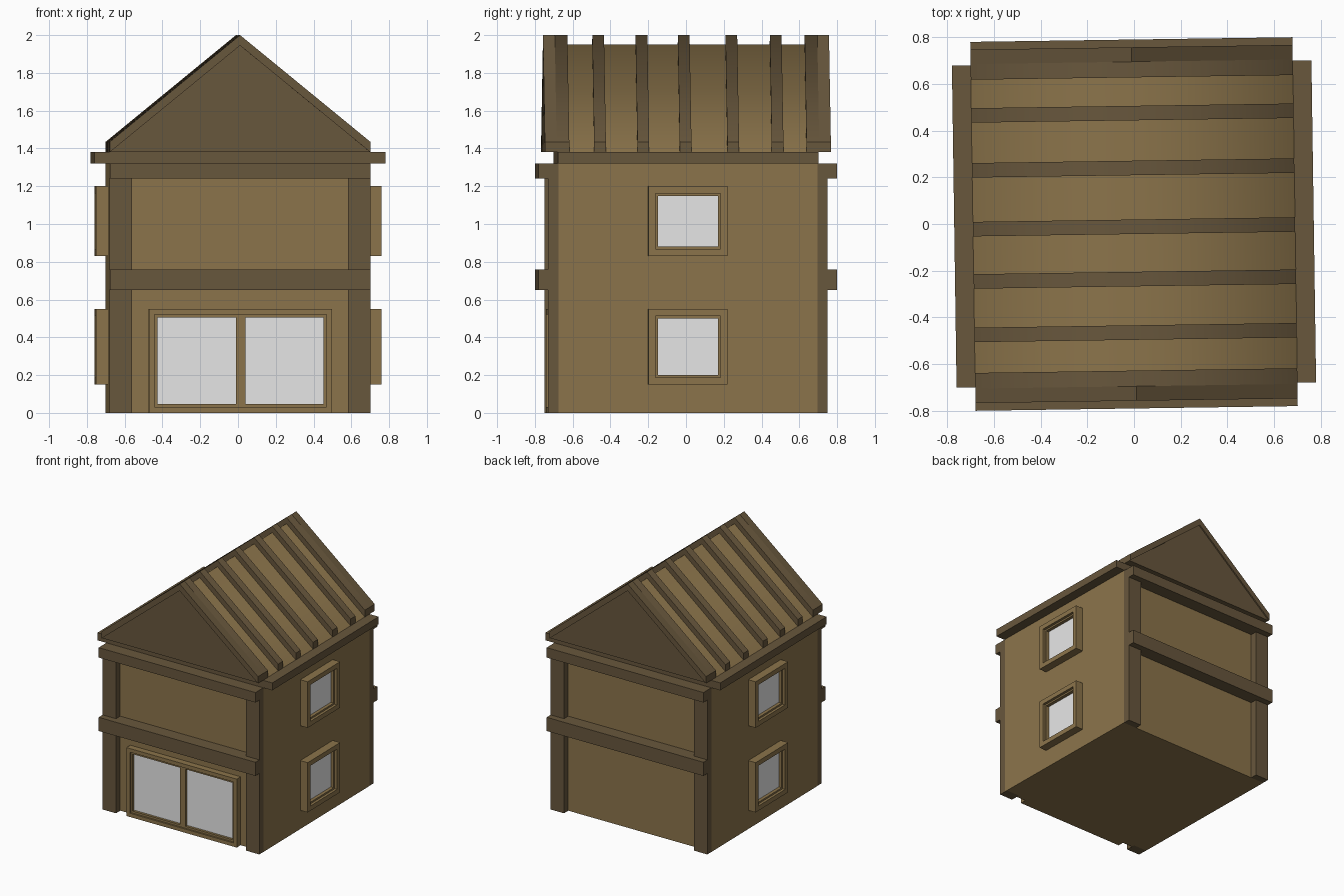
import bpy, bmesh

if "Cube" in bpy.data.objects:
    bpy.data.objects.remove(bpy.data.objects["Cube"])

YAW = 0.0145  # the whole house is turned very slightly


def material(name, rgb):
    m = bpy.data.materials.new(name)
    m.diffuse_color = (*rgb, 1.0)
    m.use_nodes = True
    m.node_tree.nodes["Principled BSDF"].inputs["Base Color"].default_value = m.diffuse_color
    return m


WALL = material("tan_plaster", (0.26, 0.175, 0.07))
WOOD = material("dark_timber", (0.138, 0.095, 0.046))
GLASS = material("pale_glass", (0.8, 0.8, 0.8))


def finish(name, bm, mat):
    bmesh.ops.recalc_face_normals(bm, faces=bm.faces[:])
    me = bpy.data.meshes.new(name)
    bm.to_mesh(me)
    bm.free()
    me.materials.append(mat)
    ob = bpy.data.objects.new(name, me)
    ob.rotation_euler.z = YAW
    bpy.context.collection.objects.link(ob)
    return ob


def box(name, x, y, z, mat):
    bm = bmesh.new()
    bmesh.ops.create_cube(bm, size=1)
    for v in bm.verts:
        v.co = [(a + b) / 2 + c * abs(b - a) for (a, b), c in zip((x, y, z), v.co)]
    return finish(name, bm, mat)


def prism(name, pts, y0, y1, mat, soft_ridge=False):
    """Extrude an x-z profile along y; optionally shade softly over the ridge."""
    bm = bmesh.new()
    f = bm.faces.new([bm.verts.new((px, y0, pz)) for px, pz in pts])
    r = bmesh.ops.extrude_face_region(bm, geom=[f])
    for v in r["geom"]:
        if isinstance(v, bmesh.types.BMVert):
            v.co.y = y1
    top = max(p[1] for p in pts)
    if soft_ridge:
        for f in bm.faces:
            f.smooth = True
        for e in bm.edges:
            ridge = all(v.co.z > top - 1e-4 for v in e.verts)
            e.smooth = ridge
    return finish(name, bm, mat)


def frame(name, axis, side, u, v, d, w, mat):
    """Four-sided frame; axis is the facing direction, u across, v up, d depth."""
    bars = [((u[0], u[1]), (v[0], v[0] + w)), ((u[0], u[1]), (v[1] - w, v[1])),
            ((u[0], u[0] + w), (v[0] + w, v[1] - w)), ((u[1] - w, u[1]), (v[0] + w, v[1] - w))]
    for i, (bu, bv) in enumerate(bars):
        plate(f"{name}_{i}", axis, side, bu, bv, d, mat)


def plate(name, axis, side, u, v, d, mat):
    dd = tuple(sorted((side * d[0], side * d[1])))
    if axis == "x":
        box(name, dd, u, v, mat)
    else:
        box(name, u, dd, v, mat)


# Walls and the plate beneath the roof
box("house_body", (-0.691, 0.691), (-0.685, 0.685), (0, 1.32), WALL)
box("eaves_plate", (-0.77, 0.77), (-0.69, 0.69), (1.32, 1.38), WOOD)

# Corner posts, beams and gable ends, front and back
H, RIM = 0.69, 0.052
slope = 0.565 / H
for s, end in ((-1, "front"), (1, "back")):
    for t, lr in ((-1, "left"), (1, "right")):
        a, b = sorted((t * 0.572, t * 0.69))
        plate(f"{end}_{lr}_post", "y", s, (a, b), (0, 1.25), (0.66, 0.74), WOOD)
    plate(f"{end}_floor_beam", "y", s, (-H, H), (0.65, 0.76), (0.66, 0.79), WOOD)
    plate(f"{end}_top_beam", "y", s, (-H, H), (1.24, 1.32), (0.66, 0.79), WOOD)
    prism(f"{end}_gable_panel", [(-H, 1.38), (H, 1.38), (0, 1.95)],
          s * 0.68, s * 0.747, WOOD)
    prism(f"{end}_bargeboard", [(-H, 1.38), (0, 1.945), (H, 1.38), (H, 1.435), (0, 2.0), (-H, 1.435)],
          s * 0.695, s * 0.757, WOOD)

# Roof slopes with raised ribs
rib = [(-H, 1.38), (H, 1.38), (H, 1.435), (0, 2.0), (-H, 1.435)]
prism("roof_panels", [(-H, 1.381), (H, 1.381), (0, 1.95)], -0.69, 0.69, WALL, True)
for i, y in enumerate((-0.465, -0.236, -0.012, 0.24, 0.475)):
    prism(f"roof_rib_{i}", rib, y - 0.031, y + 0.031, WOOD, True)
for s in (-1, 1):
    prism("roof_end_rib", rib, s * 0.628, s * 0.695, WOOD, True)

# Side windows: outer frame, inner step, glass
for s, side in ((-1, "left"), (1, "right")):
    for z0, z1, lvl in ((0.15, 0.55, "lower"), (0.83, 1.20, "upper")):
        n = f"{side}_{lvl}_window"
        frame(n + "_frame", "x", s, (-0.21, 0.21), (z0, z1), (0.68, 0.756), 0.038, WALL)
        frame(n + "_sash", "x", s, (-0.173, 0.173), (z0 + 0.037, z1 - 0.037), (0.68, 0.735), 0.014, WALL)
        plate(n + "_glass", "x", s, (-0.165, 0.165), (z0 + 0.045, z1 - 0.045), (0.70, 0.709), GLASS)

# Wide front window with a centre mullion
frame("front_window_frame", "y", -1, (-0.483, 0.488), (0, 0.55), (0.67, 0.735), 0.03, WALL)
frame("front_window_sash", "y", -1, (-0.455, 0.46), (0.028, 0.522), (0.67, 0.722), 0.018, WALL)
plate("front_window_mullion", "y", -1, (-0.022, 0.028), (0.03, 0.52), (0.67, 0.722), WALL)
plate("front_window_glass", "y", -1, (-0.45, 0.45), (0.035, 0.515), (0.694, 0.702), GLASS)
